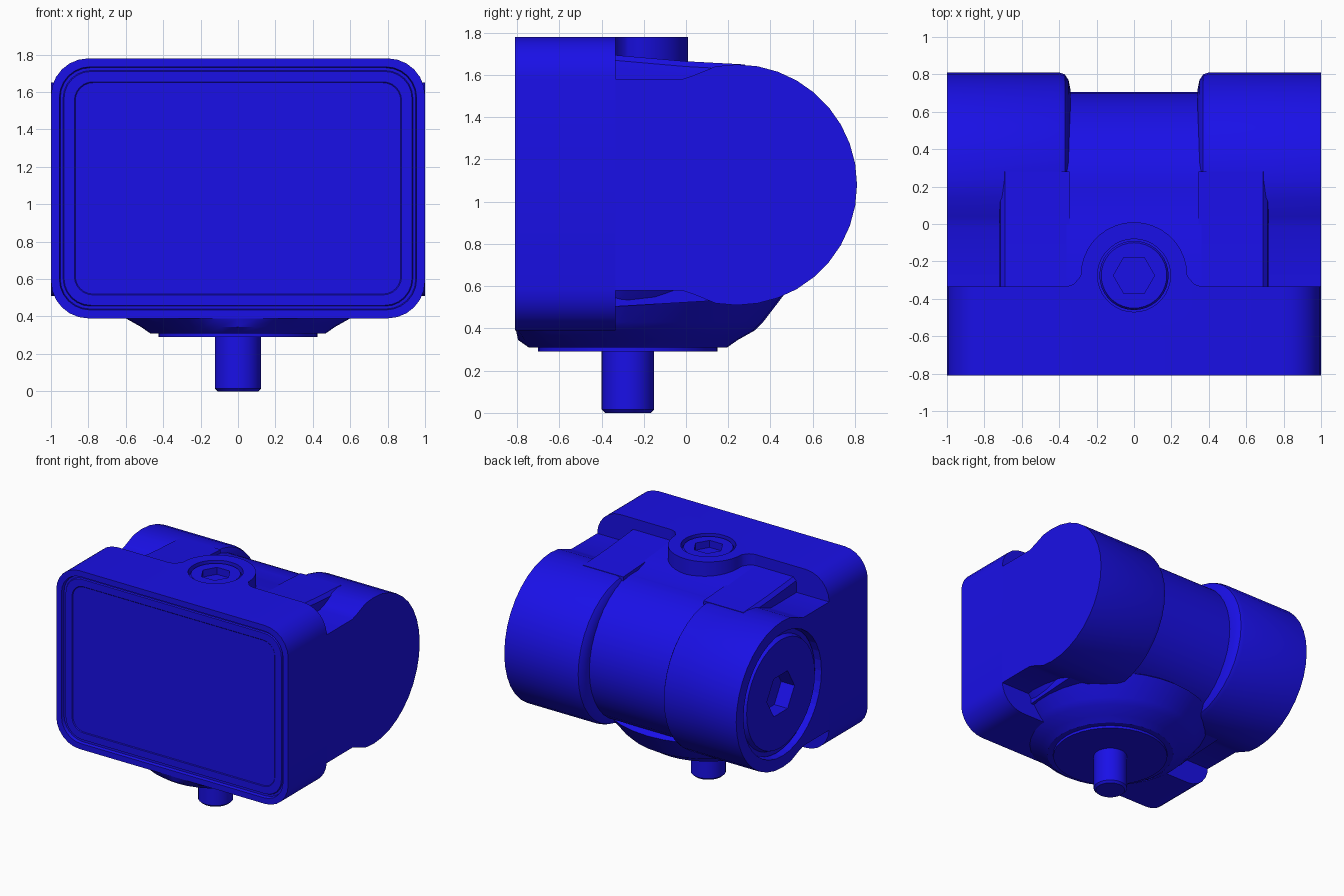
import bpy, bmesh
from math import sin, cos, pi, radians

if "Cube" in bpy.data.objects:
    bpy.data.objects.remove(bpy.data.objects["Cube"])

blue = bpy.data.materials.new("blue_paint")
blue.diffuse_color = (0.01, 0.005, 0.8, 1)
blue.use_nodes = True
blue.node_tree.nodes["Principled BSDF"].inputs["Base Color"].default_value = blue.diffuse_color


def loft(name, rings, hidden=False):
    """Skin a list of equal-length point rings and cap both ends."""
    bm = bmesh.new()
    vs = [[bm.verts.new(p) for p in r] for r in rings]
    n = len(rings[0])
    for a, b in zip(vs, vs[1:]):
        for i in range(n):
            j = (i + 1) % n
            bm.faces.new((a[i], a[j], b[j], b[i]))
    bm.faces.new(vs[0])
    bm.faces.new(vs[-1])
    bmesh.ops.recalc_face_normals(bm, faces=bm.faces)
    me = bpy.data.meshes.new(name)
    bm.to_mesh(me)
    bm.free()
    ob = bpy.data.objects.new(name, me)
    bpy.context.collection.objects.link(ob)
    me.materials.append(blue)
    ob.hide_render = hidden
    if not hidden:
        bpy.ops.object.select_all(action='DESELECT')
        bpy.context.view_layer.objects.active = ob
        ob.select_set(True)
        bpy.ops.object.shade_smooth_by_angle(angle=radians(30))
    return ob


def cut(ob, cutter):
    """Apply a boolean difference to the object's mesh."""
    m = ob.modifiers.new("cut", 'BOOLEAN')
    m.operation, m.solver, m.object = 'DIFFERENCE', 'EXACT', cutter
    bpy.ops.object.select_all(action='DESELECT')
    bpy.context.view_layer.objects.active = ob
    ob.select_set(True)
    bpy.ops.object.modifier_apply(modifier=m.name)


def circle(r, n=36, hexagon=False):
    pts = []
    for i in range(n):
        a = 2 * pi * i / n
        k = cos(pi / 6) / cos(a % (pi / 3) - pi / 6) if hexagon else 1
        pts.append((r * k * cos(a), r * k * sin(a)))
    return pts


def flat_ring(r, z, cy=-0.275, hexagon=False, ymin=-9):
    return [(u, max(v + cy, ymin), z) for u, v in circle(r, 36, hexagon)]


def end_ring(r, x, hexagon=False):
    return [(x, u + 0.24, v + 1.08) for u, v in circle(r, 36, hexagon)]


# front plate with stepped window recess
def rounded_rect(y, inset):
    r = 0.2 - inset * 0.8
    hx, hz = 1 - inset - r, 0.695 - inset - r
    pts = []
    for k, (sx, sz) in enumerate(((1, 1), (-1, 1), (-1, -1), (1, -1))):
        for i in range(7):
            a = pi / 2 * (k + i / 6)
            pts.append((sx * hx + r * cos(a), y, 1.085 + sz * hz + r * sin(a)))
    return pts


plate = loft("front_plate", [rounded_rect(y, i) for y, i in (
    (-0.335, 0), (-0.81, 0), (-0.81, 0.045), (-0.785, 0.05), (-0.785, 0.065),
    (-0.795, 0.07), (-0.795, 0.125), (-0.79, 0.13))])


# side profile helper: arc in the y-z plane
def arc(cy, r, a0, n=20):
    return [(cy + r * cos(a), 1.08 + r * sin(a))
            for a in (radians(a0 - 2 * a0 * i / n) for i in range(n + 1))]


# round end housings with relief pockets above and below
def end_profile(x, r):
    pts = ([(-0.335, 1.58), (-0.02, 1.58), (0.04, 1.6)] + arc(0.24, r, 100)
           + [(0.04, 0.56), (-0.02, 0.58), (-0.335, 0.58)])
    return [(x, y, z) for y, z in pts]


ends = {}
for side, s in (("left", -1), ("right", 1)):
    ends[side] = loft(side + "_end_housing", [end_profile(s * x, r) for x, r in (
        (1, 0.57), (0.4, 0.57), (0.37, 0.56), (0.35, 0.53), (0.34, 0.48))])

# recessed left end cap with hex socket
end_cutter = loft("end_cutter", [end_ring(0.48, -1.1), end_ring(0.48, -0.85)], True)
cut(ends["left"], end_cutter)
loft("left_end_cap", [
    end_ring(0.47, -0.84), end_ring(0.47, -0.95), end_ring(0.435, -0.95),
    end_ring(0.42, -0.985), end_ring(0.17, -0.985, True), end_ring(0.17, -0.87, True)])

# set-back middle barrel
barrel = [(-0.4, 1.70), (0, 1.665)] + arc(0.15, 0.555, 95) + [(-0.1, 0.5), (-0.4, 0.5)]
loft("middle_barrel", [[(x, y, z) for y, z in barrel] for x in (-0.36, 0.36)])

# deck shoulders between plate and end housings
for side, s in (("left", -1), ("right", 1)):
    loft(side + "_shoulder", [
        [(s * x, y, z) for y, z in ((-0.4, 1.70 - d), (0, 1.665 - d), (0.28, 1.65 - d),
                                    (0.28, 0.54), (-0.4, 0.5))]
        for x, d in ((0.345, 0), (0.69, 0), (0.715, 0.025), (0.72, 0.06))])

# top boss flaring into the plate
half = [(0.36, -0.345), (0.36, -0.335), (0.32, -0.32), (0.295, -0.29)]
outline = (half + [(0.285 * cos(pi * i / 18), -0.275 + 0.285 * sin(pi * i / 18)) for i in range(19)]
           + [(-x, y) for x, y in reversed(half)])
boss = loft("top_boss", [[(x, y, z) for x, y in outline] for z in (1.6, 1.78)])

# bolt seat cut through boss and plate, with hex socket bolt
seat = loft("bolt_seat_cutter", [flat_ring(0.195, 1.705), flat_ring(0.195, 1.9)], True)
cut(boss, seat)
cut(plate, seat)
loft("top_bolt", [
    flat_ring(0.185, 1.69), flat_ring(0.185, 1.75), flat_ring(0.175, 1.765),
    flat_ring(0.11, 1.765, hexagon=True), flat_ring(0.11, 1.71, hexagon=True)])

# flared base, flattened where it meets the plate front
loft("flared_base", [flat_ring(r, z, ymin=c) for r, z, c in (
    (0.47, 0.31, -0.805), (0.52, 0.345, -0.805), (0.6, 0.39, -0.805),
    (0.64, 0.43, -0.74), (0.755, 0.58, -0.34), (0.6, 0.7, -0.34))])

# mounting disc and pin
loft("mounting_disc", [flat_ring(0.425, 0.29), flat_ring(0.425, 0.33)])
loft("mounting_pin", [flat_ring(0.108, 0), flat_ring(0.124, 0.016), flat_ring(0.124, 0.3)])

for cutter in (end_cutter, seat):
    bpy.data.objects.remove(cutter)
